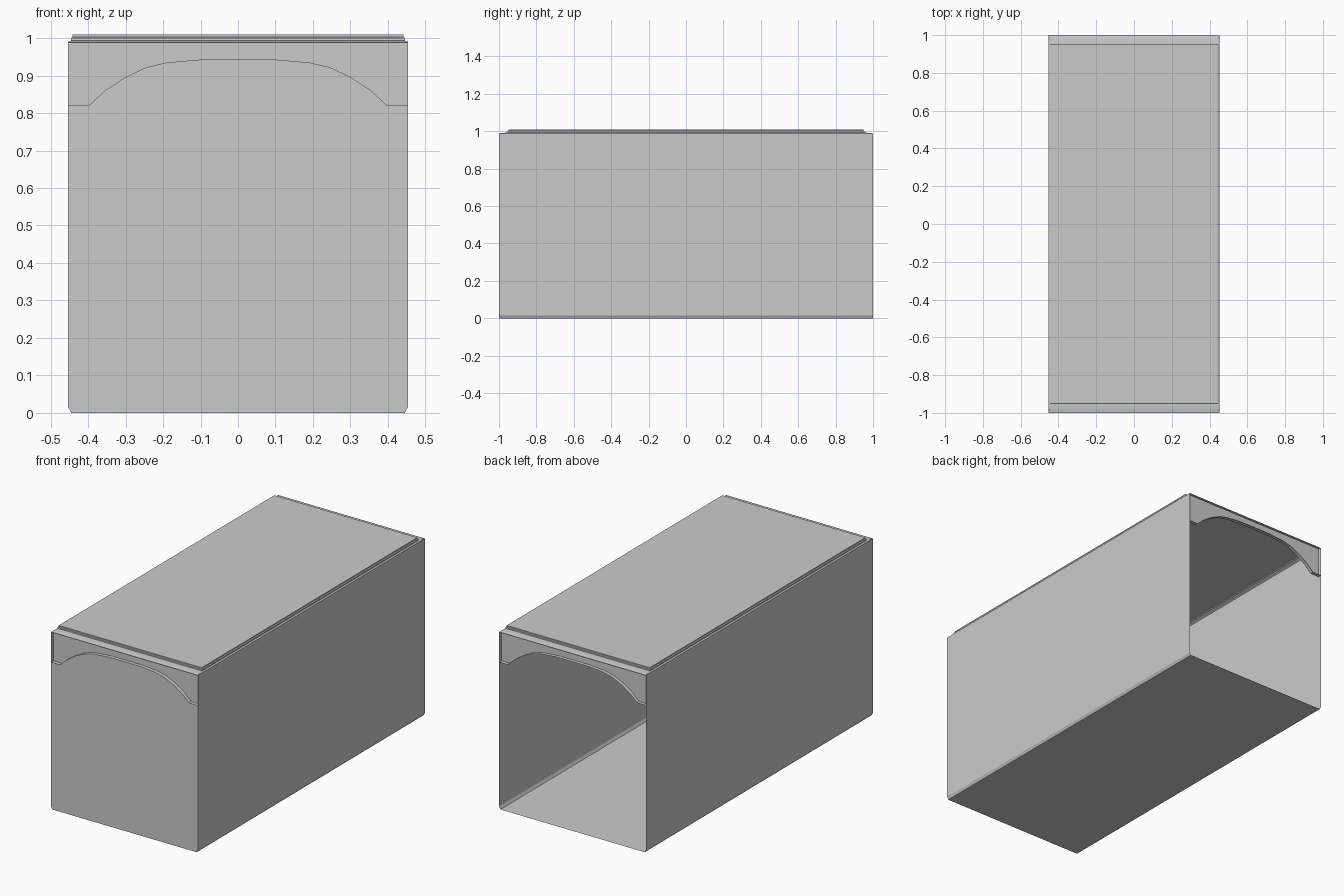
import bpy

if "Cube" in bpy.data.objects:
    bpy.data.objects.remove(bpy.data.objects["Cube"])

W, H, L = 0.453, 0.988, 1.0      # half width, wall height, half length
RECESS = 0.98                    # y of the recessed end headers


def make(name, verts, faces):
    mesh = bpy.data.meshes.new(name)
    mesh.from_pydata(verts, [], faces)
    mesh.update()
    obj = bpy.data.objects.new(name, mesh)
    bpy.context.collection.objects.link(obj)
    return obj


def strip(a, b):
    """Quads joining two equally long open point rows."""
    n = len(a)
    return a + b, [(i, i + 1, n + i + 1, n + i) for i in range(n - 1)]


def mirror_x(half):
    return half + [(-x, z) for x, z in reversed(half) if x != 0]


# Thin sheet body: side walls, chamfered bottom edges and floor
section = mirror_x([(W, H), (W, 0.015), (0.445, 0)])
make("body_shell", *strip([(x, -L, z) for x, z in section],
                          [(x, L, z) for x, z in section]))

# Roof: flat rim stepping up to a raised chamfered lid
rings = [(W, L, H), (0.449, RECESS, 0.991), (0.446, 0.954, 0.993),
         (0.446, 0.954, 1.0), (0.441, 0.95, 1.003), (0.441, 0.95, 1.009)]
verts, faces = [], []
for x, y, z in rings:
    verts += [(-x, -y, z), (x, -y, z), (x, y, z), (-x, y, z)]
for r in range(len(rings) - 1):
    for i in range(4):
        j = (i + 1) % 4
        faces.append((4 * r + i, 4 * r + j, 4 * r + 4 + j, 4 * r + 4 + i))
faces.append(tuple(range(len(verts) - 4, len(verts))))
make("roof", verts, faces)

# Arch line shared by the headers and the front panel
arch = mirror_x([(W, 0.82), (0.398, 0.82), (0.355, 0.86), (0.30, 0.896),
                 (0.245, 0.922), (0.19, 0.935), (0.095, 0.943)])

# Arched header with an outward lip at each end
for name, s in (("front", -1), ("back", 1)):
    low = [(x, s * RECESS, z) for x, z in arch]
    make(name + "_header", *strip(low, [(x, s * RECESS, 0.991) for x, z in arch]))
    make(name + "_header_lip", *strip(low, [(x, s * L, z) for x, z in arch]))

# Front panel closing the opening below the arch; the back stays open
outline = arch + [(-W, 0.015), (-0.445, 0), (0.445, 0), (W, 0.015)]
make("front_panel", [(x, -L, z) for x, z in outline],
     [tuple(range(len(outline)))])
